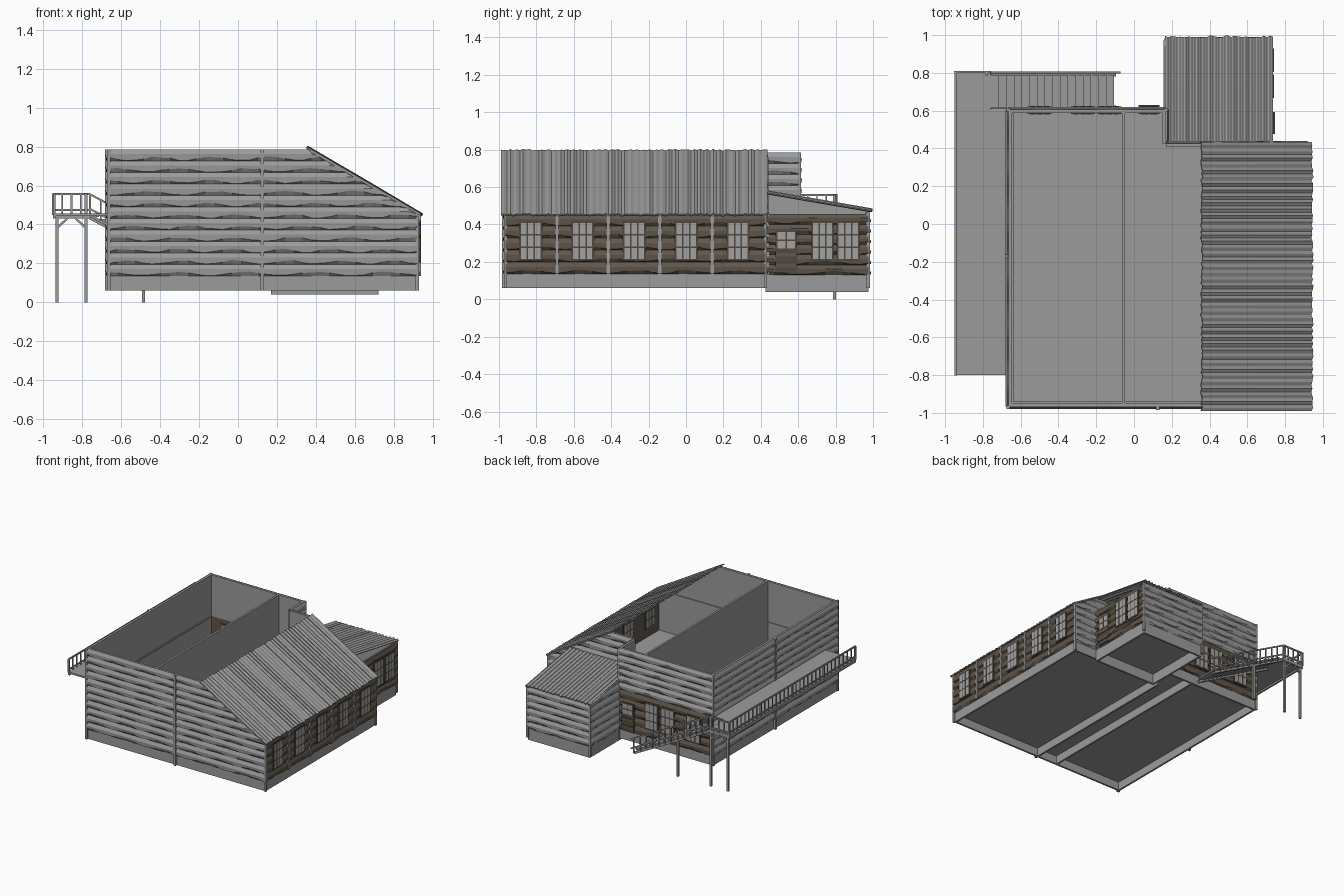
import bpy, bmesh, math, random
from mathutils import Vector as V, Matrix

if "Cube" in bpy.data.objects:
    bpy.data.objects.remove(bpy.data.objects["Cube"])
random.seed(4)

def material(name, c):
    m = bpy.data.materials.new(name)
    m.diffuse_color = (*c, 1)
    m.use_nodes = True
    m.node_tree.nodes["Principled BSDF"].inputs["Base Color"].default_value = m.diffuse_color
    return m

GREY = material("weathered grey", (.33, .33, .33))
BROWN = material("dark brown timber", (.115, .092, .07))
FRAME = material("window frame brown", (.085, .066, .048))
PANE = material("pane grey", (.36, .36, .36))

def finish(name, bm, mat, thick=0, fix=False):
    if fix:
        bmesh.ops.recalc_face_normals(bm, faces=bm.faces)
    me = bpy.data.meshes.new(name)
    bm.to_mesh(me)
    bm.free()
    me.materials.append(mat)
    ob = bpy.data.objects.new(name, me)
    bpy.context.collection.objects.link(ob)
    if thick:
        s = ob.modifiers.new("thickness", 'SOLIDIFY')
        s.thickness = thick
        s.offset = -1
    return ob

def add_box(bm, lo, hi):
    lo, hi = V(lo), V(hi)
    d = hi - lo
    bmesh.ops.create_cube(bm, size=1, matrix=Matrix.Translation((lo + hi) / 2) @ Matrix.Diagonal((*d, 1)))

def boxes(name, items, mat):
    bm = bmesh.new()
    for lo, hi in items:
        add_box(bm, lo, hi)
    return finish(name, bm, mat)

def beams(name, items, mat):
    """Square bars between two points: (p, q, width)."""
    bm = bmesh.new()
    for p, q, w in items:
        p, q = V(p), V(q)
        d = q - p
        rot = d.to_track_quat('Z', 'Y').to_matrix().to_4x4()
        bmesh.ops.create_cube(bm, size=1, matrix=Matrix.Translation((p + q) / 2) @ rot @ Matrix.Diagonal((w, w, d.length, 1)))
    return finish(name, bm, mat)

def wall(name, p0, p1, z0, z1, mat, cap=None, breaks=()):
    """Panel with wavy lapped logs; outside is to the right of p0 -> p1."""
    a, d = V((*p0, 0)), V((*p1, 0)) - V((*p0, 0))
    L = d.length
    d.normalize()
    nrm = V((d.y, -d.x, 0))
    cap = cap or (lambda u: z1)
    bm = bmesh.new()                                   # flat core panel
    us = sorted([0, L, *breaks])
    cols = [[bm.verts.new(a + d * u + V((0, 0, z))) for z in (z0, max(z0 + .001, cap(u)))] for u in us]
    for c, e in zip(cols, cols[1:]):
        bm.faces.new((c[0], e[0], e[1], c[1]))
    finish(name + "_panel", bm, mat, .018)
    bm = bmesh.new()                                   # logs
    n = max(1, round((z1 - z0) / .0585))
    h = (z1 - z0) / n
    m = max(3, int(L / .045))
    for i in range(n):
        zb = z0 + i * h
        ph, f = random.uniform(0, 6.3), random.uniform(17, 24)
        prev = None
        for j in range(m + 1):
            u = L * j / m
            g = .012 + .009 * math.sin(u * f + ph) + random.uniform(-.003, .003)
            prof = ((0, zb), (.013, zb + max(.003, g)), (.015, zb + .6 * h), (.004, zb + h))
            row = [bm.verts.new(a + d * u + nrm * o + V((0, 0, min(z, cap(u))))) for o, z in prof]
            if prev:
                for k in range(3):
                    bm.faces.new((prev[k], row[k], row[k + 1], prev[k + 1]))
            prev = row
    bmesh.ops.dissolve_degenerate(bm, dist=.0002, edges=bm.edges)
    finish(name + "_logs", bm, mat)

def opening(name, centre, axis, w, z0, z1, cols, rows, pane_from=0):
    """Framed window or door through a wall; axis is the wall direction."""
    def slab(u0, u1, lo, hi, t0, t1):
        if axis == 'y':
            return ((centre[0] + t0, centre[1] + u0, lo), (centre[0] + t1, centre[1] + u1, hi))
        return ((centre[0] + u0, centre[1] + t0, lo), (centre[0] + u1, centre[1] + t1, hi))
    boxes(name + "_frame", [slab(-w / 2, w / 2, z0, z1, -.022, .018)], FRAME)
    b, zb = .014, z0 + (z1 - z0) * pane_from
    cw, ch = (w - b) / cols, (z1 - zb - b) / rows
    panes = []
    for i in range(cols):
        for j in range(rows):
            u, z = -w / 2 + b / 2 + i * cw, zb + b / 2 + j * ch
            panes.append(slab(u + .004, u + cw - .004, z + .004, z + ch - .004, -.024, .020))
    boxes(name + "_panes", panes, PANE)
    if pane_from:                                      # door ledges and handle
        boxes(name + "_ledges", [slab(-w / 2, w / 2, z0 + k, z0 + k + .018, .012, .024) for k in (.03, .09)], BROWN)

def corrugated(name, origin, run, across, n, amp, thick=.008):
    """Sheet roof: ridges follow run, repeated along across."""
    o, r, c = V(origin), V(run), V(across)
    up = r.cross(c).normalized()
    if up.z < 0:
        up = -up
    bm = bmesh.new()
    prev = None
    for i in range(n + 1):
        h = up * (amp * (1 if i % 2 else -1) * random.uniform(.3, 1))
        e = r.normalized() * random.uniform(-.006, .006)
        s = o + c * (i / n) + h
        row = [bm.verts.new(s + e), bm.verts.new(s + r / 2 + up * random.uniform(-.001, .001)), bm.verts.new(s + r + e)]
        if prev:
            for k in range(2):
                bm.faces.new((prev[k], prev[k + 1], row[k + 1], row[k]))
        prev = row
    bmesh.ops.recalc_face_normals(bm, faces=bm.faces)
    bm.normal_update()
    if sum(f.normal.z for f in bm.faces) < 0:
        bmesh.ops.reverse_faces(bm, faces=bm.faces)
    finish(name, bm, GREY, thick)

# main dimensions
X0, XJ, X1 = -.665, .17, .92
Y0, YJ, Y1 = -.965, .425, .605
ZF, ZE, ZT = .135, .455, .785

def slope(x):
    return ZT if x < .37 else ZT - (x - .37) * (ZT - ZE) / (X1 - .37)

# main walls
wall("front_wall", (X0, Y0), (X1, Y0), ZF, ZT, GREY, lambda u: slope(X0 + u), [.37 - X0])
wall("left_wall", (X0, Y1), (X0, Y0), ZF, ZT, GREY)
wall("right_wall", (X1, Y0), (X1, YJ), ZF, ZE, BROWN)
wall("back_wall_lower", (XJ, Y1), (X0, Y1), ZF, ZE, BROWN)
wall("back_wall_upper", (XJ, Y1), (X0, Y1), ZE, ZT, GREY)
wall("back_step_wall", (XJ, YJ), (XJ, Y1), ZF, ZT, GREY)
wall("back_gable_wall", (X1, YJ), (XJ, YJ), ZF, ZT, GREY, lambda u: slope(X1 - u), [X1 - .37])
boxes("partition", [((-.063, Y0, ZF), (-.047, Y1, ZT))], GREY)

# interior rails on the walls
boxes("interior_rails", [((X0 + .018, Y0 + .018, .45), (X1 - .02, Y0 + .026, .462)),
                         ((X0 + .018, Y0 + .02, .45), (X0 + .026, Y1 - .02, .462))], GREY)

# foundation skirt and floors
T = .015
boxes("foundation", [((X0, Y0, .06), (X1, Y0 + T, ZF)), ((X0, Y0, .06), (X0 + T, Y1, ZF)),
                     ((X1 - T, Y0, .06), (X1, YJ, ZF)), ((X0, Y1 - T, .06), (XJ, Y1, ZF)),
                     ((XJ, YJ - T, .06), (X1, YJ, ZF)), ((XJ - T, YJ, .06), (XJ, Y1, ZF)),
                     ((.115, Y0, .06), (.13, YJ, ZF)), ((-.065, Y0, .06), (-.05, Y1, ZF))], GREY)
boxes("floor", [((X0, Y0, .125), (X1, YJ, .137)), ((X0, YJ, .125), (XJ, Y1, .137))], GREY)

# corner and bay posts
def post(x, y, z0, z1, r=.009):
    return ((x - r, y - r, z0), (x + r, y + r, z1))
boxes("wall_posts", [post(X0, Y0 - .006, .06, ZT), post(.125, Y0 - .01, .06, ZT), post(X0, Y1, .06, ZT),
                     post(XJ, Y1, .06, ZT), post(X0 - .01, -.17, .06, ZT), post(X1, Y0, .06, ZE), post(X1, YJ, .06, ZE)]
      + [post(X1 + .01, y, ZF, ZE) for y in (-.69, -.415, -.14, .14)], GREY)

# right side windows
for i in range(5):
    opening(f"right_window_{i}", (X1, -.83 + i * .277), 'y', .125, .205, .42, 3, 3)
# back wall door and windows
opening("back_door", (.08, Y1), 'x', .11, .14, .37, 2, 2, .55)
for i, x in enumerate((-.13, -.27, -.5)):
    opening(f"back_window_{i}", (x, Y1), 'x', .125, .205, .42, 3, 3)

# main sloped roof
corrugated("main_roof", (.36, -.99, .799), (.585, 0, -.344), (0, 1.425, 0), 84, .004)
beams("roof_edge_beams", [((.37, y, .782), (.935, y, .452), .014) for y in (-.978, .42)], GREY)

# back annex
AX, AY = .722, .975
def annex_top(y):
    return .565 - (y - YJ) * .17
wall("annex_right_wall", (AX, YJ), (AX, AY), .13, .455, BROWN)
wall("annex_back_wall", (AX, AY), (XJ, AY), .13, .465, GREY)
wall("annex_left_wall", (XJ, AY), (XJ, YJ), .13, .565, GREY, lambda u: annex_top(AY - u))
boxes("annex_foundation", [((XJ, AY - T, .04), (AX, AY, .13)), ((XJ, YJ, .04), (AX, YJ + T, .13)),
                           ((XJ, YJ, .04), (XJ + T, AY, .13)), ((AX - T, YJ, .04), (AX, AY, .13))], GREY)
boxes("annex_floor", [((XJ, YJ, .12), (AX, AY, .132))], GREY)
boxes("annex_posts", [post(AX, AY, .06, .465), post(XJ, AY, .06, .465), post(AX, YJ + .01, .13, .465)], GREY)
opening("annex_door", (AX, .535), 'y', .115, .14, .37, 2, 2, .52)
for i, y in enumerate((.73, .867)):
    opening(f"annex_window_{i}", (AX, y), 'y', .125, .205, .42, 3, 3)
corrugated("annex_roof", (.165, .42, .578), (0, .572, -.098), (.57, 0, 0), 36, .007)

# balcony deck along the left side
BX, BY0, BY1 = -.95, -.8, .805
boxes("balcony_deck", [((BX, BY0, .443), (X0, Y1, .456)), ((BX, Y1, .443), (-.76, BY1, .456))], GREY)
boxes("balcony_joists", [((BX, BY0, .43), (BX + .014, BY1, .445)), ((BX, BY1 - .014, .43), (-.76, BY1, .445))], GREY)

# stair along the back wall
S0, S1 = V((-.76, 0, .45)), V((-.1, 0, .1))
N = 16
boxes("stair_treads", [((S0.x + .65 * i / N, .615, S0.z - .35 * i / N - .012),
                        (S0.x + .65 * i / N + .046, .79, S0.z - .35 * i / N)) for i in range(N)], GREY)
def on_stair(t, y, dz=0):
    p = S0.lerp(S1, t)
    return (p.x, y, p.z + dz)
beams("stair_stringers", [(on_stair(0, y, -.015), on_stair(1, y, -.015), .018) for y in (.618, .79)], GREY)

# railings
rail = [((BX + .006, BY0, z), (BX + .006, BY1, z), .01) for z in (.475, .557)]
n = 32
for i in range(n + 1):
    y = BY0 + .005 + (BY1 - BY0 - .01) * i / n
    rail.append(((BX + .006, y, .45), (BX + .006, y, .558), .013 if i % 8 == 0 else .007))
rail += [((BX, BY1, z), (-.76, BY1, z), .01) for z in (.475, .557)]
rail += [((BX + .19 * i / 4, BY1, .45), (BX + .19 * i / 4, BY1, .558), .008) for i in range(5)]
rail += [(on_stair(0, .803, dz), on_stair(1.04, .803, dz), .01) for dz in (.03, .105)]
rail += [(on_stair(i / 12, .803, -.015), on_stair(i / 12, .803, .105), .008) for i in range(13)]
beams("railings", rail, GREY)

# support posts and braces
sup = [((-.93, .795, 0), (-.93, .795, .445), .016), ((-.78, .795, 0), (-.78, .795, .56), .016),
       ((-.485, .795, 0), (-.485, .795, .3), .016),
       ((-.93, .795, .38), (-.87, .795, .438), .011), ((-.78, .795, .38), (-.84, .795, .438), .011)]
sup += [((X0, y, .395), (-.75, y, .44), .014) for y in (-.75, -.4, -.05, .3, .58)]
beams("balcony_supports", sup, GREY)
